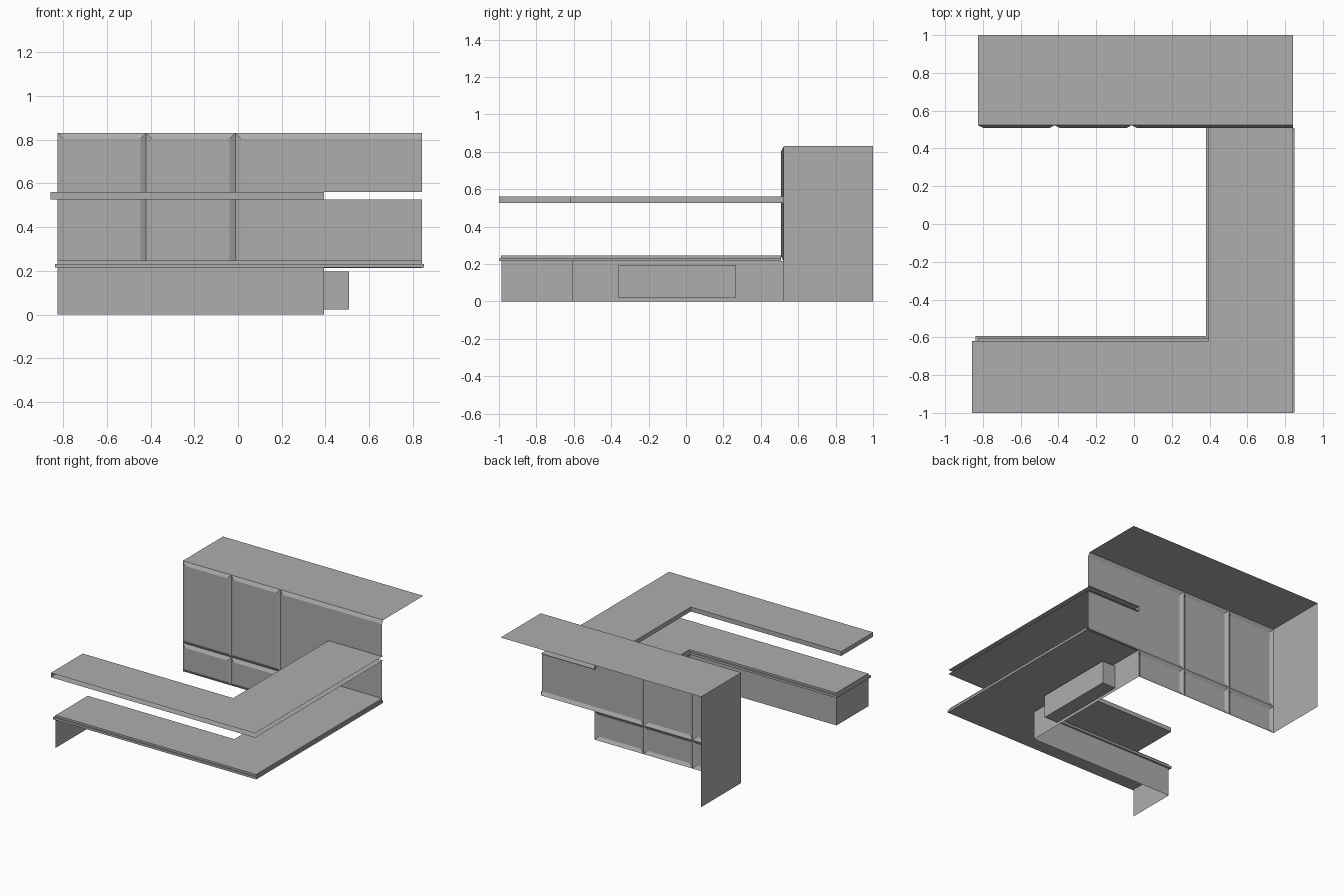
import bpy
import bmesh
from mathutils import Vector

cube = bpy.data.objects.get("Cube")
if cube:
    bpy.data.objects.remove(cube, do_unlink=True)

# Single grey finish
GREY = (0.42, 0.42, 0.42, 1)
finish = bpy.data.materials.new("plain_grey")
finish.use_nodes = True
finish.diffuse_color = GREY
finish.node_tree.nodes["Principled BSDF"].inputs["Base Color"].default_value = GREY

# Shared dimensions
LEFT, RIGHT = -0.825, 0.842      # cabinet sides
INNER = 0.394                    # inner face of the return leg
WALL, BACK, TOP = 0.523, 1.0, 0.83
SPLIT = 0.213                    # joint between lower and upper doors
BEVEL, RAISE = 0.026, 0.014


def face(bm, *points):
    bm.faces.new([bm.verts.new(p) for p in points])


def finish_object(name, bm):
    bmesh.ops.remove_doubles(bm, verts=bm.verts, dist=0.0005)
    bmesh.ops.recalc_face_normals(bm, faces=bm.faces)
    mesh = bpy.data.meshes.new(name)
    bm.to_mesh(mesh)
    bm.free()
    mesh.materials.append(finish)
    obj = bpy.data.objects.new(name, mesh)
    bpy.context.collection.objects.link(obj)
    return obj


def open_hole(bm, low, high, axes):
    """Slice along the sides of a box and remove the faces inside it."""
    for axis in axes:
        normal = Vector((0, 0, 0))
        normal[axis] = 1
        for corner in (low, high):
            bmesh.ops.bisect_plane(bm, geom=bm.verts[:] + bm.edges[:] + bm.faces[:],
                                   plane_co=corner, plane_no=normal)
    inside = [f for f in bm.faces
              if all(low[i] < f.calc_center_median()[i] < high[i] for i in range(3))]
    bmesh.ops.delete(bm, geom=inside, context="FACES")


def l_shape(x0, x1, y0, y1, xi, yi, z0, z1, walls, caps=True):
    """L-shaped slab; walls: 0 front, 1 right, 2 back, 3 inner leg, 4 inner front, 5 end."""
    bm = bmesh.new()
    outline = [(x0, y0), (x1, y0), (x1, y1), (xi, y1), (xi, yi), (x0, yi)]
    for i in walls:
        a, b = outline[i], outline[(i + 1) % len(outline)]
        face(bm, (*a, z0), (*b, z0), (*b, z1), (*a, z1))
    if caps:
        for z in (z0, z1):
            face(bm, *[(x, y, z) for x, y in outline])
    return bm


def door(x0, x1, z0, z1, right_bevel=BEVEL):
    """Raised door front with chamfered rim, open at the back."""
    bm = bmesh.new()
    rim = [(x0, WALL, z0), (x1, WALL, z0), (x1, WALL, z1), (x0, WALL, z1)]
    y = WALL - RAISE
    a, b = x0 + BEVEL, x1 - right_bevel
    c, d = z0 + BEVEL, z1 - BEVEL
    field = [(a, y, c), (b, y, c), (b, y, d), (a, y, d)]
    face(bm, *field)
    for i in range(4):
        j = (i + 1) % 4
        if i == 1 and not right_bevel:
            continue
        face(bm, rim[i], rim[j], field[j], field[i])
    return bm


# Tall cabinet: top board and one side panel
bm = bmesh.new()
face(bm, (LEFT, WALL, TOP), (RIGHT, WALL, TOP), (RIGHT, BACK, TOP), (LEFT, BACK, TOP))
face(bm, (LEFT, WALL, 0), (LEFT, BACK, 0), (LEFT, BACK, TOP), (LEFT, WALL, TOP))
finish_object("tall_cabinet_body", bm)

# Cabinet doors, lower and upper rows
joints = [LEFT, -0.42, -0.012, INNER]
for i in range(3):
    finish_object(f"lower_door_{i + 1}", door(joints[i], joints[i + 1], 0, SPLIT))
for i in range(2):
    finish_object(f"upper_door_{i + 1}", door(joints[i], joints[i + 1], SPLIT, TOP))

# Wide upper front with the slot that receives the raised counter
bm = door(joints[2], RIGHT, SPLIT, TOP, right_bevel=0)
open_hole(bm, Vector((INNER, 0.4, 0.526)), Vector((0.9, 0.6, 0.561)), (0, 2))
finish_object("wide_upper_front", bm)

# Base unit with a recess in its inner face
low, high = Vector((INNER, -0.36, 0.022)), Vector((0.507, 0.267, 0.196))
bm = l_shape(LEFT, RIGHT, -0.987, WALL, INNER, -0.61, 0, 0.216, (3, 4, 5), caps=False)
open_hole(bm, low - Vector((0.01, 0, 0)), high, (1, 2))
finish_object("base_unit", bm)

bm = bmesh.new()
bmesh.ops.create_cube(bm, size=1)
for v in bm.verts:
    v.co = [(low[i] + high[i]) / 2 + v.co[i] * (high[i] - low[i]) for i in range(3)]
mouth = [f for f in bm.faces if f.calc_center_median().x < low.x + 0.01]
bmesh.ops.delete(bm, geom=mouth, context="FACES_ONLY")
finish_object("base_recess", bm)

# Stepped worktop
finish_object("worktop_lower_lip", l_shape(-0.838, 0.851, -0.998, WALL - RAISE, 0.381, -0.594,
                                           0.215, 0.232, (0, 1, 3, 4, 5)))
finish_object("worktop_upper_layer", l_shape(LEFT, RIGHT, -0.988, WALL - RAISE, INNER, -0.606,
                                             0.232, 0.246, (0, 1, 3, 4, 5)))

# Raised counter, open along its outer edges
finish_object("raised_counter", l_shape(-0.857, RIGHT, -1, WALL, INNER, -0.62,
                                        0.527, 0.56, (3, 4, 5)))
